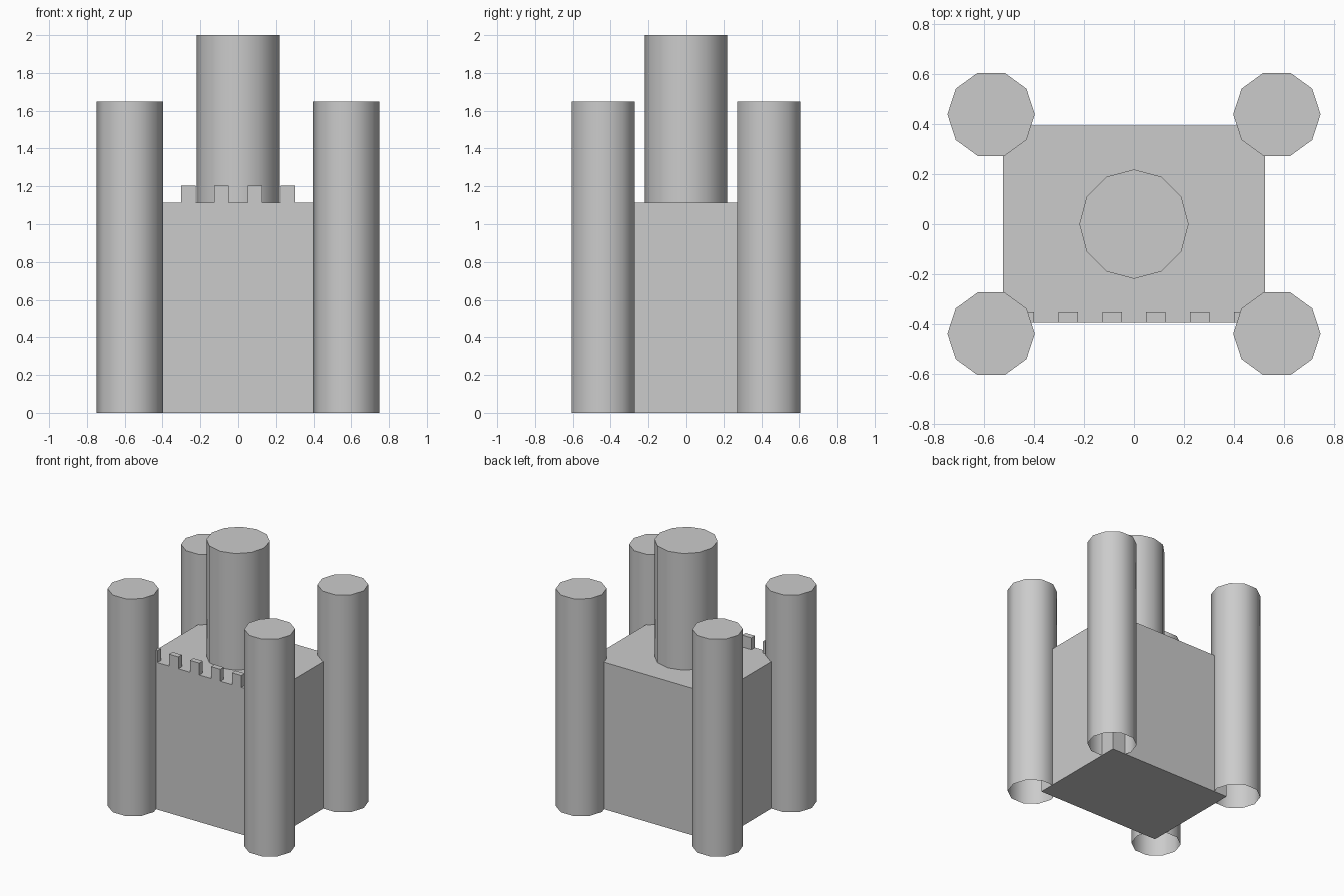
import bpy, bmesh, math

cube = bpy.data.objects.get("Cube")
if cube:
    bpy.data.objects.remove(cube, do_unlink=True)

stone = bpy.data.materials.new("grey_stone")
stone.use_nodes = True
colour = (0.6, 0.6, 0.6, 1)
stone.diffuse_color = colour
stone.node_tree.nodes["Principled BSDF"].inputs["Base Color"].default_value = colour

HALF_X, HALF_Y, ROOF = 0.526, 0.395, 1.115


def finish(bm, name, smooth=False):
    mesh = bpy.data.meshes.new(name)
    bm.to_mesh(mesh)
    bm.free()
    mesh.materials.append(stone)
    obj = bpy.data.objects.new(name, mesh)
    bpy.context.collection.objects.link(obj)
    if smooth:
        bpy.ops.object.select_all(action="DESELECT")
        obj.select_set(True)
        bpy.context.view_layer.objects.active = obj
        bpy.ops.object.shade_smooth_by_angle(angle=math.radians(45))
    return obj


def drop_bottom(bm):
    bm.normal_update()
    down = [f for f in bm.faces if f.normal.z < -0.9]
    bmesh.ops.delete(bm, geom=down, context="FACES_ONLY")


def tower(name, x, y, radius, sides, z0, z1):
    """Round tower with a flat cap and an open foot."""
    bm = bmesh.new()
    ring = [bm.verts.new((x + radius * math.cos(math.tau * i / sides),
                          y + radius * math.sin(math.tau * i / sides), z0))
            for i in range(sides)]
    base = bm.faces.new(ring)
    top = bmesh.ops.extrude_face_region(bm, geom=[base])["geom"]
    for v in top:
        if isinstance(v, bmesh.types.BMVert):
            v.co.z = z1
    bmesh.ops.recalc_face_normals(bm, faces=bm.faces)
    drop_bottom(bm)
    return finish(bm, name, smooth=True)


def box(name, x0, x1, y0, y1, z0, z1, open_foot=False):
    bm = bmesh.new()
    bmesh.ops.create_cube(bm, size=1)
    for v in bm.verts:
        v.co = (x1 if v.co.x > 0 else x0,
                y1 if v.co.y > 0 else y0,
                z1 if v.co.z > 0 else z0)
    if open_foot:
        drop_bottom(bm)
    return finish(bm, name)


# Main block
box("castle_body", -HALF_X, HALF_X, -HALF_Y, HALF_Y, 0, ROOF)

# Central keep rising from the roof
tower("central_keep", 0, 0, 0.219, 12, ROOF - 0.01, 2)

# Corner towers
for side, sx in (("left", 1), ("right", -1)):
    for end, sy in (("front", -1), ("back", 1)):
        tower(f"{end}_{side}_tower", sx * 0.573, sy * 0.44, 0.175, 10, 0, 1.648)

# Battlements along the front edge
for i in range(6):
    x = (i - 2.5) * 0.176
    box(f"battlement_{i + 1}", x - 0.039, x + 0.039,
        -HALF_Y, -HALF_Y + 0.042, ROOF, 1.205, open_foot=True)
